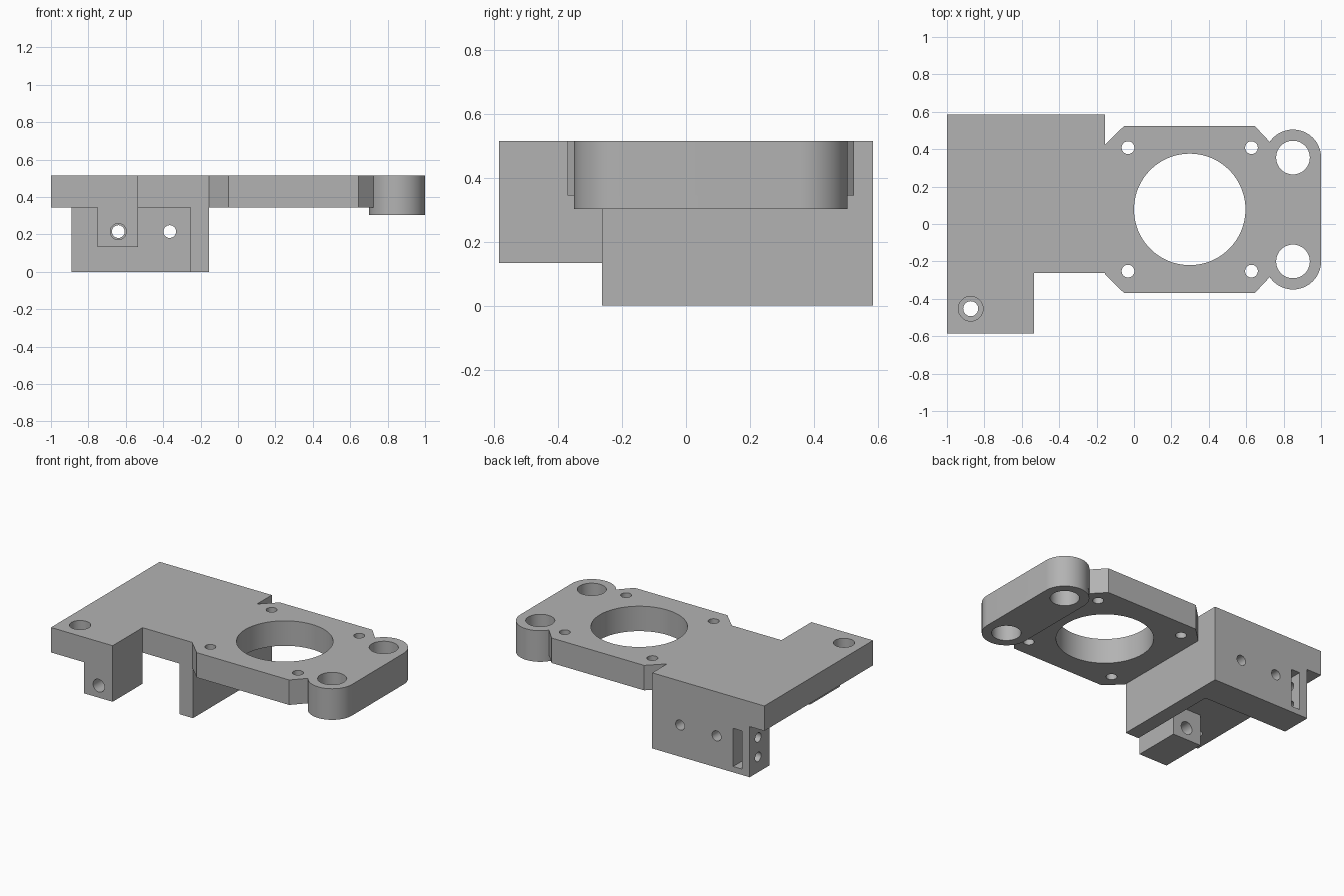
import bpy, bmesh
from math import sin, cos, radians
from mathutils import Matrix, Vector

old = bpy.data.objects.get("Cube")
if old:
    bpy.data.objects.remove(old, do_unlink=True)

grey = bpy.data.materials.new("plain grey")
grey.use_nodes = True
colour = (0.45, 0.45, 0.45, 1)
grey.diffuse_color = colour
grey.node_tree.nodes["Principled BSDF"].inputs["Base Color"].default_value = colour

TOP, UNDER, PAD = 0.515, 0.345, 0.303
BACK, FRONT, STEP = 0.585, -0.585, -0.263
INNER = -0.155
BOSS_X, BOSS_R = 0.85, 0.15
BOSS_YS = (0.355, -0.2)
MOTOR = (0.298, 0.078)


def make(name, bm):
    bmesh.ops.recalc_face_normals(bm, faces=bm.faces)
    mesh = bpy.data.meshes.new(name)
    bm.to_mesh(mesh)
    bm.free()
    mesh.materials.append(grey)
    ob = bpy.data.objects.new(name, mesh)
    bpy.context.collection.objects.link(ob)
    return ob


def prism(name, outline, low, high):
    bm = bmesh.new()
    face = bm.faces.new([bm.verts.new((x, y, low)) for x, y in outline])
    out = bmesh.ops.extrude_face_region(bm, geom=[face])
    verts = [v for v in out["geom"] if isinstance(v, bmesh.types.BMVert)]
    bmesh.ops.translate(bm, verts=verts, vec=(0, 0, high - low))
    return make(name, bm)


def box(name, x0, x1, y0, y1, z0, z1):
    return prism(name, [(x0, y0), (x1, y0), (x1, y1), (x0, y1)], z0, z1)


def rod(start, end, radius, sides=48):
    start, end = Vector(start), Vector(end)
    axis = end - start
    turn = axis.to_track_quat("Z", "Y").to_matrix().to_4x4()
    bm = bmesh.new()
    bmesh.ops.create_cone(bm, cap_ends=True, segments=sides, radius1=radius,
                          radius2=radius, depth=axis.length,
                          matrix=Matrix.Translation((start + end) / 2) @ turn)
    return make("cutter", bm)


def cut(ob, cutter):
    cutter.hide_render = True
    mod = ob.modifiers.new("cut", "BOOLEAN")
    mod.operation, mod.solver, mod.object = "DIFFERENCE", "EXACT", cutter
    bpy.context.view_layer.objects.active = ob
    bpy.ops.object.modifier_apply(modifier=mod.name)
    bpy.data.objects.remove(cutter, do_unlink=True)


def drill(ob, x, y, radius, low=-1, high=1, sides=48):
    cut(ob, rod((x, y, low), (x, y, high), radius, sides))


def arc(cy, start, end, steps=32):
    angles = [radians(start + (end - start) * i / steps) for i in range(steps + 1)]
    return [(BOSS_X + BOSS_R * cos(a), cy + BOSS_R * sin(a)) for a in angles]


# Top plate: bracket area, chamfered motor mount and rounded rod lugs
outline = [(-1, FRONT), (-1, BACK), (INNER, BACK), (INNER, 0.425),
           (-0.052, 0.525), (0.645, 0.525)]
outline += arc(BOSS_YS[0], 146, 0) + arc(BOSS_YS[1], 0, -146)
outline += [(0.645, -0.37), (-0.052, -0.37), (INNER, -0.27),
            (INNER, STEP), (-0.535, STEP), (-0.535, FRONT)]
plate = prism("top_plate", outline, UNDER, TOP)
drill(plate, *MOTOR, 0.298, sides=96)
for sx in (-1, 1):
    for sy in (-1, 1):
        drill(plate, MOTOR[0] + sx * 0.33, MOTOR[1] + sy * 0.33, 0.034)

# Thicker pad below the rod lugs
pad = prism("rod_lug_pad", arc(BOSS_YS[0], 180, 0) + arc(BOSS_YS[1], 0, -180),
            PAD, UNDER)
for y in BOSS_YS:
    for part in (plate, pad):
        drill(part, BOSS_X, y, 0.09)

# Counterbored hole in the front tab
drill(plate, -0.873, -0.453, 0.04)
drill(plate, -0.873, -0.453, 0.066, low=0.42)

# L-shaped wall below the plate
wall = prism("corner_wall", [(-0.89, BACK), (INNER, BACK), (INNER, STEP),
                             (-0.255, STEP), (-0.255, 0.375), (-0.89, 0.375)],
             0, UNDER)
for x in (-0.64, -0.365):
    cut(wall, rod((x, 0.2, 0.215), (x, 0.8, 0.215), 0.034))

# Nut slot in the back with two side holes leading into it
cut(wall, box("cutter", -0.83, -0.765, 0.42, 0.8, 0.04, 0.3))
for z in (0.105, 0.237):
    cut(wall, rod((-1, 0.495, z), (-0.8, 0.495, z), 0.032))

# Front leg with a hole in line with the wall
leg = box("front_leg", -0.75, -0.535, FRONT, STEP, 0.133, UNDER)
cut(leg, rod((-0.64, -0.8, 0.215), (-0.64, 0, 0.215), 0.043))

# Smooth the round surfaces, keep the edges crisp
bpy.ops.object.select_all(action="DESELECT")
for part in (plate, pad, wall, leg):
    part.select_set(True)
bpy.context.view_layer.objects.active = plate
bpy.ops.object.shade_smooth_by_angle()
